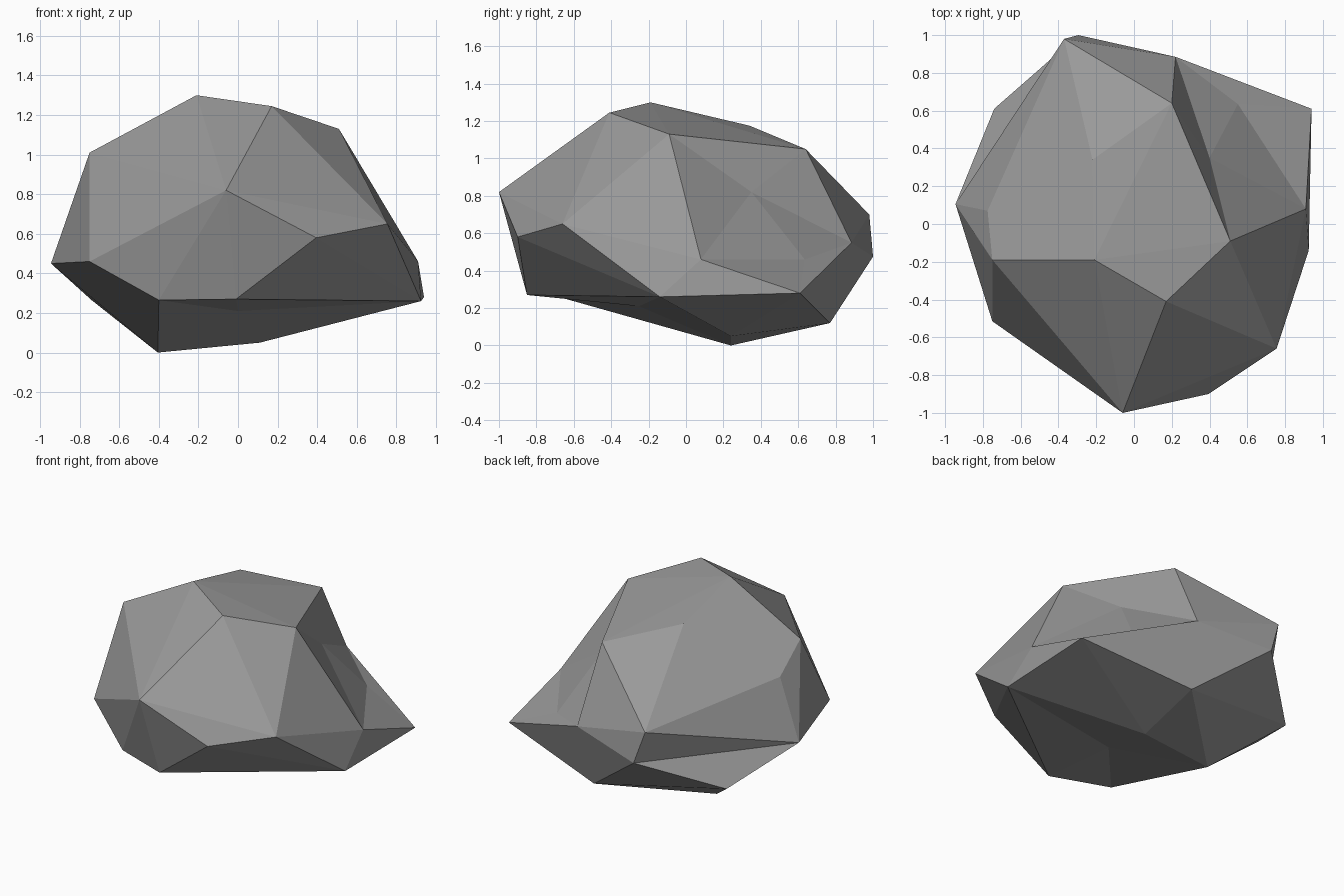
import bpy
import bmesh

cube = bpy.data.objects.get("Cube")
if cube:
    bpy.data.objects.remove(cube, do_unlink=True)

# Outer corners of the boulder, named by where they sit
corners = {
    "peak": (-.21, -.19, 1.30), "crown_front": (.17, -.41, 1.245),
    "crown_side": (.51, -.09, 1.13), "crown_back": (.20, .64, 1.05),
    "crown_rear": (-.22, .34, 1.175), "nose": (-.06, -1.0, .82),
    "cheek": (.395, -.90, .58), "jaw": (.755, -.66, .65),
    "shoulder": (-.75, -.19, 1.01), "shoulder_back": (-.775, .07, .85),
    "elbow": (-.75, -.515, .46), "side_tip": (-.945, .105, .45),
    "chin_side": (-.40, -.70, .265), "chin": (-.01, -.85, .27),
    "flank_low": (.925, -.14, .26), "flank_mid": (.91, .08, .46),
    "spur": (.94, .61, .28), "foot": (-.405, .24, 0),
    "foot_side": (.11, .24, .05), "back_ledge": (.22, .885, .55),
    "back_top": (-.37, .98, .70), "back_tip": (-.295, 1.0, .475),
    "back_foot": (.17, .77, .12), "back_low": (-.74, .61, .265),
}

bm = bmesh.new()
points = {name: bm.verts.new(co) for name, co in corners.items()}
bmesh.ops.convex_hull(bm, input=list(bm.verts))


def dent(name, co, ring):
    """Replace the faces spanning a ring of corners with a fan to one sunken point."""
    verts = [points[n] for n in ring]
    inside = [f for f in bm.faces if all(v in verts for v in f.verts)]
    bmesh.ops.delete(bm, geom=inside, context="FACES_KEEP_BOUNDARY")
    points[name] = bm.verts.new(co)
    for a, b in zip(verts, verts[1:] + verts[:1]):
        bm.faces.new((a, b, points[name]))


# Hollow on the side, deepened by a second point, and hollow underneath
dent("hollow_top", (.40, .35, .82),
     ["crown_side", "crown_back", "back_ledge", "spur", "flank_mid"])
dent("hollow_low", (.55, .635, .46),
     ["hollow_top", "back_ledge", "spur", "flank_mid"])
dent("under_hollow", (0, -.25, .21),
     ["chin_side", "chin", "flank_low", "foot_side", "foot"])

# Crease folded inwards below the back edge
ridge = bm.edges.get((points["back_top"], points["back_low"]))
if ridge:
    bmesh.utils.edge_rotate(ridge, True)

bmesh.ops.recalc_face_normals(bm, faces=list(bm.faces))
mesh = bpy.data.meshes.new("boulder")
bm.to_mesh(mesh)
bm.free()

# Stone colour
stone = bpy.data.materials.new("grey stone")
stone.use_nodes = True
grey = (.32, .32, .32, 1)
stone.diffuse_color = grey
stone.node_tree.nodes["Principled BSDF"].inputs["Base Color"].default_value = grey
mesh.materials.append(stone)

boulder = bpy.data.objects.new("boulder", mesh)
bpy.context.collection.objects.link(boulder)
